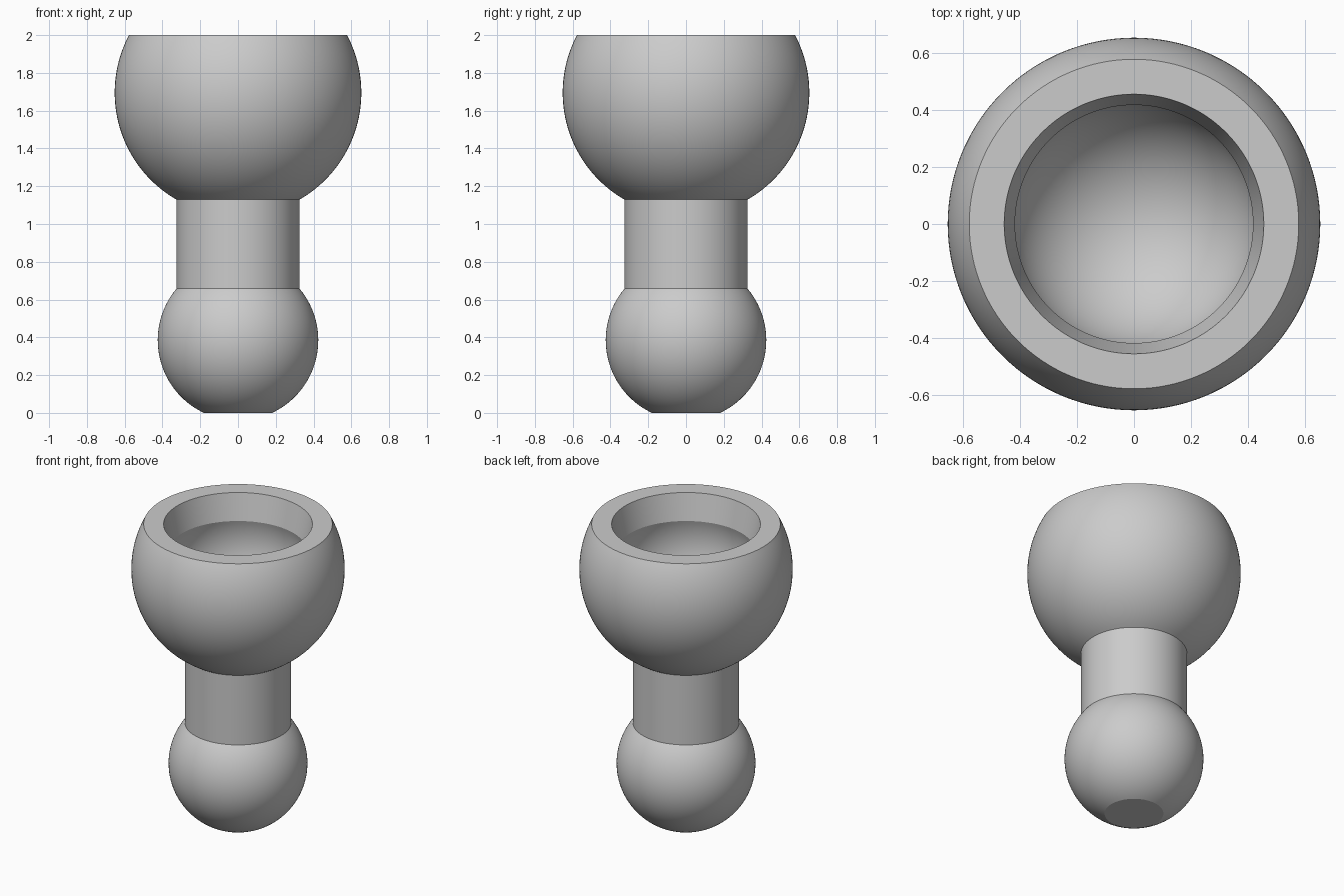
import bpy, bmesh, math

SEGMENTS = 128
BALL_R, BALL_Z = 0.425, 0.385
CUP_R, CUP_Z = 0.653, 1.695
SOCKET_R = 0.437
NECK_R = 0.325
TOP = 2.0

cube = bpy.data.objects.get("Cube")
if cube:
    bpy.data.objects.remove(cube, do_unlink=True)

grey = bpy.data.materials.new("plain grey")
grey.use_nodes = True
colour = (0.6, 0.6, 0.6, 1)
grey.diffuse_color = colour
grey.node_tree.nodes["Principled BSDF"].inputs["Base Color"].default_value = colour


def arc(radius, z, start, end, steps=40):
    """Points (r, z) on a circle about the axis, by elevation angle."""
    angles = [start + (end - start) * i / steps for i in range(steps + 1)]
    return [(max(0, radius * math.cos(a)), z + radius * math.sin(a)) for a in angles]


def lathe(name, profile):
    """Spin a profile, ordered bottom to top on the outside, about z."""
    bm = bmesh.new()
    verts = [bm.verts.new((r, 0, z)) for r, z in profile]
    edges = [bm.edges.new(pair) for pair in zip(verts, verts[1:])]
    bmesh.ops.spin(bm, geom=verts + edges, cent=(0, 0, 0), axis=(0, 0, 1),
                   angle=math.tau, steps=SEGMENTS, use_duplicate=False)
    bmesh.ops.remove_doubles(bm, verts=bm.verts, dist=1e-5)
    # Face the spun surface outwards
    bm.normal_update()
    outer = max(bm.faces, key=lambda f: f.calc_center_median().xy.length)
    if outer.normal.dot(outer.calc_center_median() * 1) < 0 and \
            outer.normal.xy.dot(outer.calc_center_median().xy) < 0:
        bmesh.ops.reverse_faces(bm, faces=bm.faces)
    mesh = bpy.data.meshes.new(name)
    bm.to_mesh(mesh)
    bm.free()
    mesh.materials.append(grey)
    obj = bpy.data.objects.new(name, mesh)
    bpy.context.collection.objects.link(obj)
    bpy.ops.object.select_all(action="DESELECT")
    obj.select_set(True)
    bpy.context.view_layer.objects.active = obj
    bpy.ops.object.shade_smooth_by_angle(angle=math.radians(20))
    return obj


# Ball with a flat foot
neck_angle = math.acos(NECK_R / BALL_R)
ball = arc(BALL_R, BALL_Z, -math.asin(BALL_Z / BALL_R), neck_angle)
lathe("ball", [(0, 0)] + ball)

# Outer cup, flat rim, tapered mouth and undercut spherical socket
cup = arc(CUP_R, CUP_Z, -math.acos(NECK_R / CUP_R), math.asin((TOP - CUP_Z) / CUP_R))
socket = arc(SOCKET_R, CUP_Z, math.asin(0.13 / SOCKET_R), -math.pi / 2)
lathe("socket_cup", cup + [(0.455, TOP)] + socket)

# Neck joining ball and cup
lathe("neck", [ball[-1], cup[0]])
